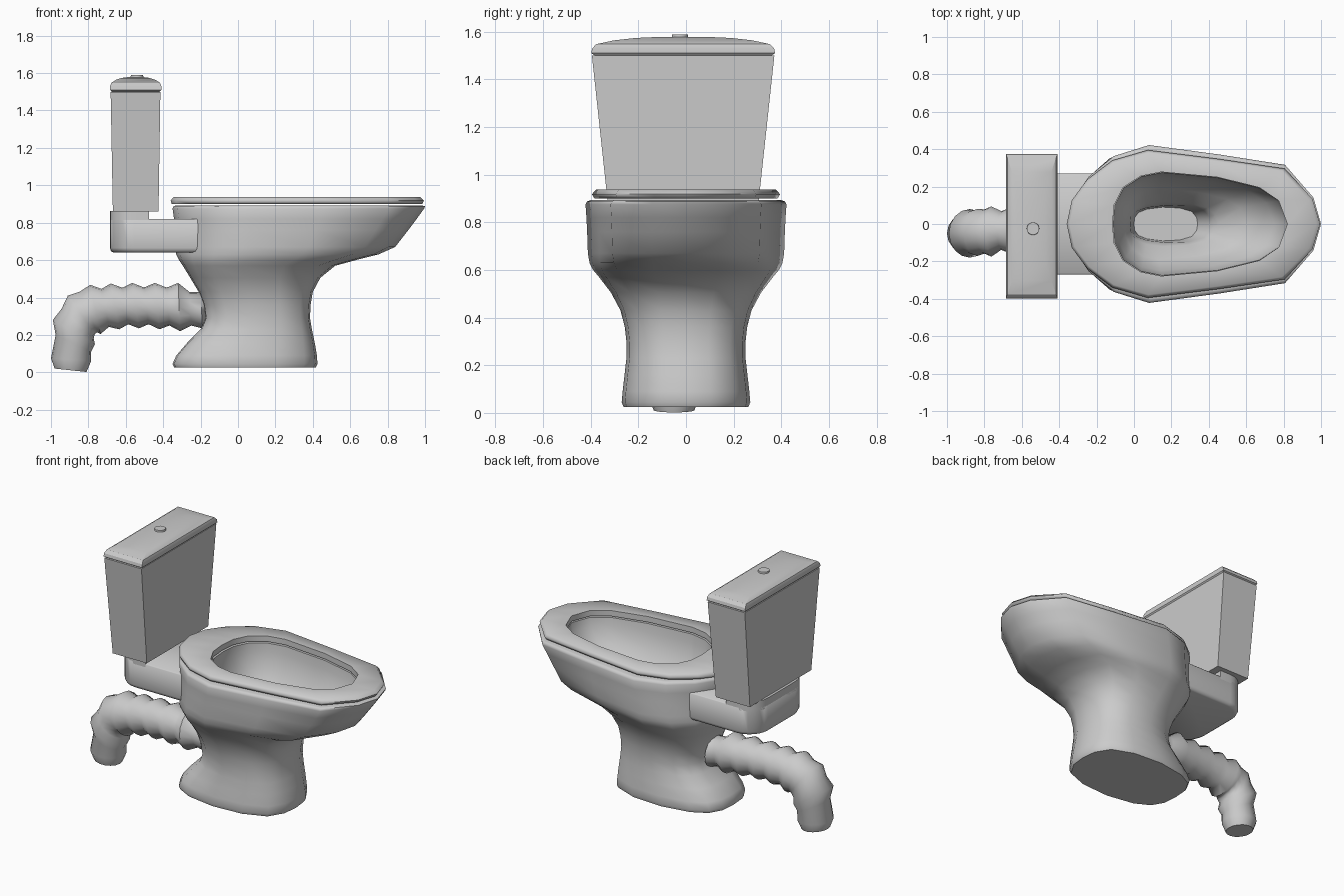
import bpy, bmesh, math
from mathutils import Vector

if "Cube" in bpy.data.objects:
    bpy.data.objects.remove(bpy.data.objects["Cube"])


def finish(bm, name, angle=35):
    bmesh.ops.recalc_face_normals(bm, faces=bm.faces)
    mesh = bpy.data.meshes.new(name)
    bm.to_mesh(mesh)
    bm.free()
    ob = bpy.data.objects.new(name, mesh)
    bpy.context.collection.objects.link(ob)
    bpy.ops.object.select_all(action='DESELECT')
    ob.select_set(True)
    bpy.context.view_layer.objects.active = ob
    bpy.ops.object.shade_smooth_by_angle(angle=math.radians(angle))
    return ob


def loft(name, rings, loop=False, angle=35):
    """Skin equal-length rings; cap the ends, or join last to first."""
    bm = bmesh.new()
    vs = [[bm.verts.new(p) for p in r] for r in rings]
    n = len(vs[0])
    pairs = list(zip(vs, vs[1:])) + ([(vs[-1], vs[0])] if loop else [])
    for a, b in pairs:
        for i in range(n):
            j = (i + 1) % n
            bm.faces.new((a[i], a[j], b[j], b[i]))
    if not loop:
        bm.faces.new(vs[0])
        bm.faces.new(vs[-1])
    return finish(bm, name, angle)


# Half outlines seen from above: (fraction of length, fraction of half width)
RIM = [(0, 0), (.02, .32), (.08, .6), (.18, .86), (.32, 1), (.6, .88), (.86, .75), (.97, .34), (1, 0)]
FOOT = [(0, 0), (.01, .38), (.07, .68), (.2, .88), (.45, 1), (.72, .95), (.91, .74), (.985, .38), (1, 0)]
HOLE = [(0, 0), (.01, .37), (.06, .7), (.16, .92), (.28, 1), (.6, .9), (.84, .7), (.95, .45), (1, 0)]


def outline(x0, x1, hw, z, a, b=None, f=0):
    b = b or a
    half = [(x0 + (x1 - x0) * (p[0] + (q[0] - p[0]) * f), hw * (p[1] + (q[1] - p[1]) * f))
            for p, q in zip(a, b)]
    return [(x, y, z) for x, y in half] + [(x, -y, z) for x, y in half[-2:0:-1]]


def box_ring(cx, cy, hx, hy, z):
    return [(cx + sx * hx, cy + sy * hy, z) for sx, sy in ((-1, -1), (1, -1), (1, 1), (-1, 1))]


# Bowl and pedestal: outside going up, then inside going down
outer = [(-.34, .415, .262, .025, 0), (-.35, .425, .27, .045, 0), (-.33, .422, .266, .09, 0),
         (-.27, .41, .258, .16, 0), (-.20, .395, .25, .23, 0), (-.175, .385, .249, .29, 0),
         (-.185, .388, .257, .36, .05), (-.21, .40, .275, .43, .1), (-.255, .44, .315, .505, .25),
         (-.295, .52, .365, .57, .45), (-.315, .63, .39, .6, .6), (-.33, .75, .405, .63, .8),
         (-.335, .84, .412, .67, .95), (-.338, .91, .415, .76, 1), (-.342, .955, .418, .82, 1),
         (-.35, .995, .422, .875, 1), (-.345, 1.0, .415, .888, 1), (-.33, .98, .40, .893, 1)]
inner = [(-.11, .82, .275, .893, 0), (-.11, .81, .27, .84, 0), (-.09, .75, .25, .74, 0),
         (-.05, .6, .19, .64, 0), (-.02, .45, .12, .57, .5), (-.015, .41, .1, .52, 1),
         (0, .34, .09, .40, 1)]
loft("bowl", [outline(x0, x1, w, z, FOOT, RIM, f) for x0, x1, w, z, f in outer]
     + [outline(x0, x1, w, z, HOLE, FOOT, f) for x0, x1, w, z, f in inner], angle=55)

# Seat ring
loft("seat", [outline(-.355, .985, .385, .901, RIM), outline(-.36, .995, .395, .918, RIM),
              outline(-.345, .975, .378, .937, RIM), outline(-.115, .82, .278, .937, HOLE),
              outline(-.115, .82, .278, .901, HOLE)], loop=True, angle=70)


# Tank shelf: slab with rounded back corners, and a raised step under the tank
def shelf_ring(x1, z, inset=0, r=.13):
    x0, w = -.685 + inset, .27 - inset
    arc = [(x0 + r - r * math.cos(a), w - r + r * math.sin(a))
           for a in (math.pi / 2 * i / 6 for i in range(7))]
    half = arc + [(x1, w)]
    return [(x, y, z) for x, y in half] + [(x, -y, z) for x, y in reversed(half)]


loft("tank_shelf", [shelf_ring(-.2, .64, .02), shelf_ring(-.2, .648, .006), shelf_ring(-.2, .665),
                    shelf_ring(-.2, .815), shelf_ring(-.2, .821, .006)], angle=50)
loft("tank_step", [shelf_ring(-.475, .8), shelf_ring(-.475, .862)], angle=50)

# Tank, lid and flush button
loft("tank", [box_ring(-.547, -.012, .122, .314, .86), box_ring(-.548, -.012, .133, .383, 1.5)])
lid = [(.128, .37, 1.5), (.137, .386, 1.51), (.137, .382, 1.53), (.13, .365, 1.548),
       (.105, .29, 1.564), (.075, .2, 1.574), (.035, .09, 1.579)]
loft("tank_lid", [box_ring(-.547, -.012, hx, hy, z) for hx, hy, z in lid], angle=30)
bm = bmesh.new()
bmesh.ops.create_cone(bm, cap_ends=True, segments=20, radius1=.035, radius2=.033, depth=.025)
bmesh.ops.translate(bm, vec=(-.54, -.025, 1.577), verts=bm.verts)
finish(bm, "flush_button")

# Corrugated waste pipe: each ridge is a circle across a (top, bottom) diameter
ridges = [(-.32, .478, -.31, .22), (-.445, .478, -.42, .23), (-.565, .478, -.53, .235),
          (-.68, .475, -.635, .23), (-.79, .468, -.735, .205), (-.91, .41, -.765, .205),
          (-.99, .28, -.765, .15)]


def circle(top, bot, y, scale=1, n=16):
    c, d = (top + bot) / 2, (top - bot) / 2 * scale
    c.y = y
    r = min(d.length, .135)
    return [c + d * math.cos(2 * math.pi * i / n) + Vector((0, r * math.sin(2 * math.pi * i / n), 0))
            for i in range(n)]


pts = [(Vector((a, 0, b)), Vector((c, 0, d))) for a, b, c, d in ridges]
rings = [circle(Vector((-.165, 0, .37)), Vector((-.165, 0, .28)), -.01),
         circle(Vector((-.2, 0, .43)), Vector((-.19, 0, .235)), -.01),
         circle(Vector((-.26, 0, .43)), Vector((-.25, 0, .25)), -.015)]
for i, (t, b) in enumerate(pts):
    y = -.02 - .005 * i
    rings.append(circle(t, b, y))
    if i < len(pts) - 1:
        t2, b2 = pts[i + 1]
        rings.append(circle((t + t2) / 2, (b + b2) / 2, y, .8 if i < 4 else .93))
for a, b, c, d in [(-.975, .2, -.785, .11), (-1, .075, -.785, .06), (-.98, .02, -.81, .002)]:
    rings.append(circle(Vector((a, 0, b)), Vector((c, 0, d)), -.05))
loft("waste_pipe", rings, angle=60)
